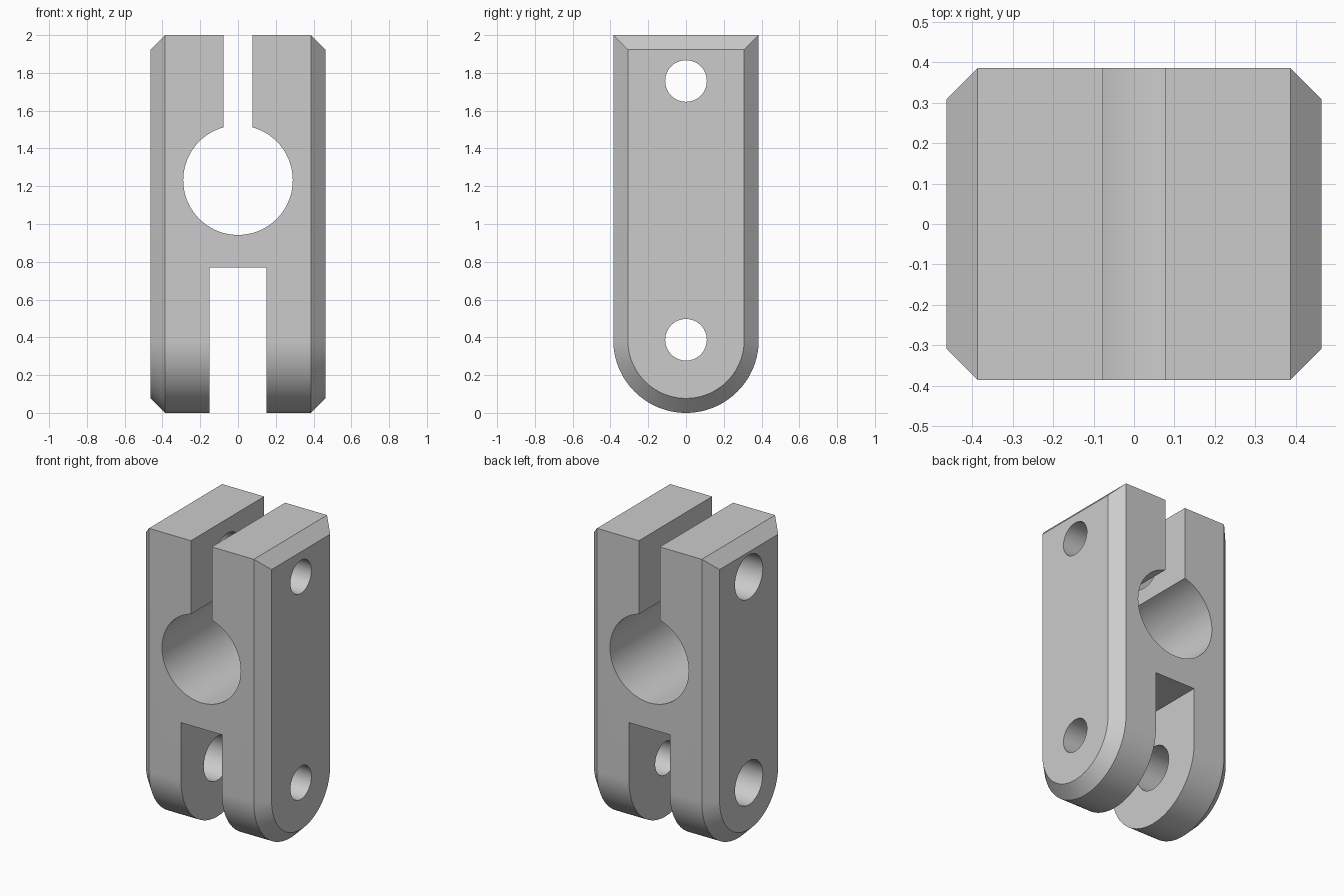
import bpy
import bmesh
import math
from mathutils import Matrix

old = bpy.data.objects.get("Cube")
if old:
    bpy.data.objects.remove(old, do_unlink=True)

HALF_X, HALF_Y, HEIGHT, BEVEL = 0.463, 0.385, 2.0, 0.077
BORE_Z, BORE_R = 1.232, 0.29

grey = bpy.data.materials.new("plain grey")
grey.use_nodes = True
colour = (0.6, 0.6, 0.6, 1)
grey.diffuse_color = colour
grey.node_tree.nodes["Principled BSDF"].inputs["Base Color"].default_value = colour


def make_object(name, bm):
    bmesh.ops.recalc_face_normals(bm, faces=bm.faces)
    mesh = bpy.data.meshes.new(name)
    bm.to_mesh(mesh)
    bm.free()
    mesh.materials.append(grey)
    obj = bpy.data.objects.new(name, mesh)
    bpy.context.collection.objects.link(obj)
    return obj


def side_profile(inset, segments=64):
    """Square-topped, round-bottomed outline in the y-z plane."""
    r = HALF_Y - inset
    top = HEIGHT - inset
    arc = [(-r * math.cos(math.pi * i / segments),
            HALF_Y - r * math.sin(math.pi * i / segments))
           for i in range(segments + 1)]
    return arc + [(r, top), (-r, top)]


def box_cutter(name, half_x, z0, z1):
    bm = bmesh.new()
    bmesh.ops.create_cube(bm, size=1, matrix=Matrix.Translation((0, 0, (z0 + z1) / 2))
                          @ Matrix.Diagonal((half_x * 2, 2, z1 - z0, 1)))
    return make_object(name, bm)


def round_cutter(name, radius, length, x, z, axis):
    bm = bmesh.new()
    turn = Matrix.Rotation(math.pi / 2, 4, "Y" if axis == "X" else "X")
    bmesh.ops.create_cone(bm, cap_ends=True, segments=72, radius1=radius, radius2=radius,
                          depth=length, matrix=Matrix.Translation((x, 0, z)) @ turn)
    return make_object(name, bm)


# Body: outline lofted across x, with chamfered side faces
bm = bmesh.new()
rings = []
for x, inset in ((-HALF_X, BEVEL), (-HALF_X + BEVEL, 0), (HALF_X - BEVEL, 0), (HALF_X, BEVEL)):
    rings.append([bm.verts.new((x, y, z)) for y, z in side_profile(inset)])
for a, b in zip(rings, rings[1:]):
    for i in range(len(a)):
        j = (i + 1) % len(a)
        bm.faces.new((a[i], a[j], b[j], b[i]))
bm.faces.new(rings[0])
bm.faces.new(rings[-1])
body = make_object("clamp_body", bm)

# Bore, clamping slit and fork slot
cutters = [
    round_cutter("bore_cutter", BORE_R, 2, 0, BORE_Z, "Y"),
    box_cutter("slit_cutter", 0.077, BORE_Z, HEIGHT + 0.2),
    box_cutter("fork_cutter", 0.15, -0.2, 0.77),
]
# Cross holes: wider on the right half, narrower on the left half
for label, z in (("upper", 1.757), ("lower", 0.387)):
    cutters.append(round_cutter(label + "_wide_hole_cutter", 0.146, 0.6, -0.3, z, "X"))
    cutters.append(round_cutter(label + "_narrow_hole_cutter", 0.11, 0.6, 0.3, z, "X"))

bpy.ops.object.select_all(action="DESELECT")
body.select_set(True)
bpy.context.view_layer.objects.active = body
for cutter in cutters:
    cutter.hide_render = True
    cut = body.modifiers.new(cutter.name, "BOOLEAN")
    cut.operation = "DIFFERENCE"
    cut.solver = "EXACT"
    cut.object = cutter
    bpy.ops.object.modifier_apply(modifier=cut.name)
for cutter in cutters:
    bpy.data.objects.remove(cutter, do_unlink=True)

bpy.ops.object.shade_smooth_by_angle(angle=math.radians(25))
